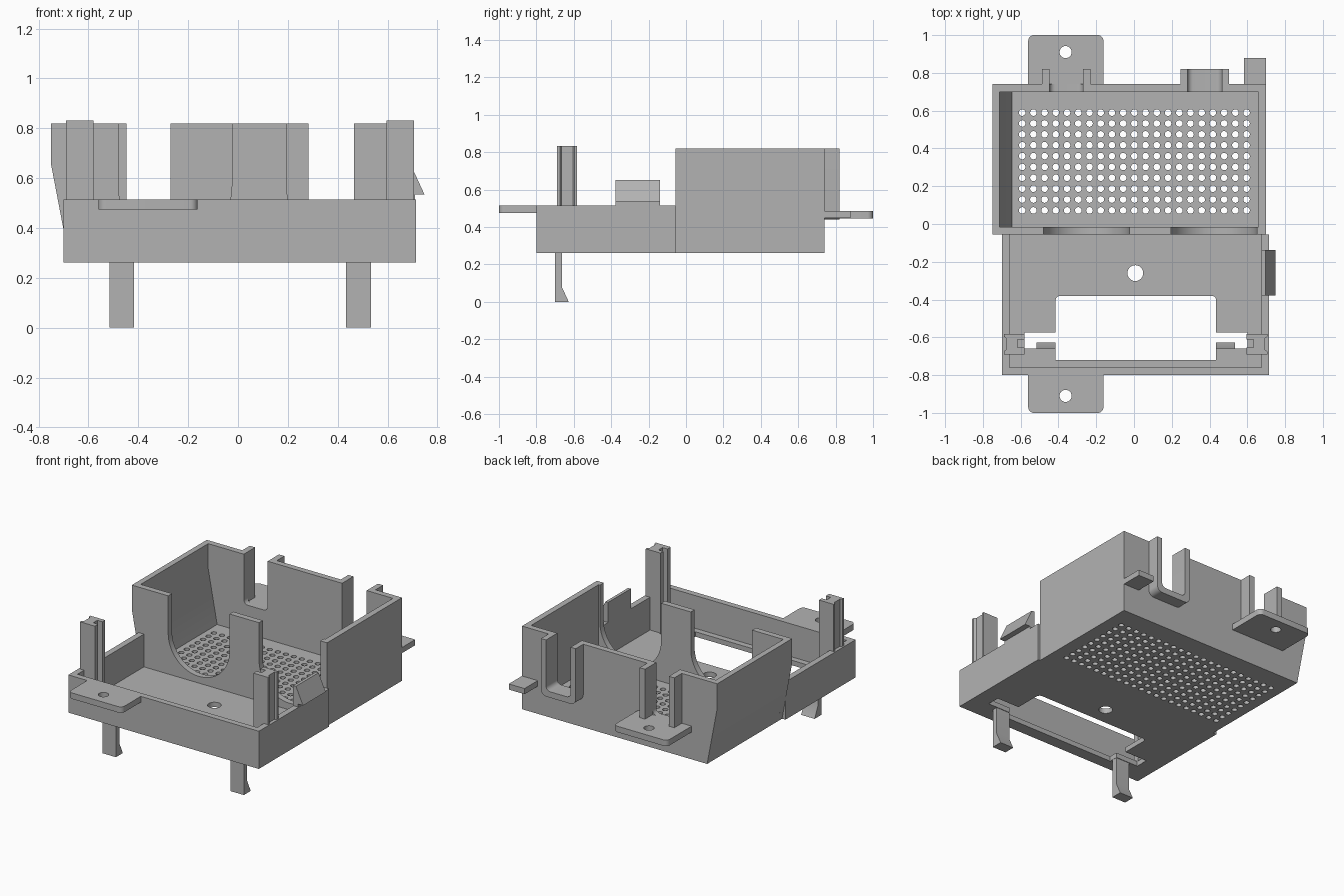
import bpy, bmesh, math
from mathutils import Vector

if "Cube" in bpy.data.objects:
    bpy.data.objects.remove(bpy.data.objects["Cube"], do_unlink=True)

GREY = (0.45, 0.45, 0.45, 1)
mat = bpy.data.materials.new("plain grey")
mat.use_nodes = True
mat.diffuse_color = GREY
mat.node_tree.nodes["Principled BSDF"].inputs["Base Color"].default_value = GREY


def finish(name, bm):
    bmesh.ops.recalc_face_normals(bm, faces=bm.faces)
    me = bpy.data.meshes.new(name)
    bm.to_mesh(me)
    bm.free()
    me.materials.append(mat)
    ob = bpy.data.objects.new(name, me)
    bpy.context.collection.objects.link(ob)
    return ob


def add_prism(bm, pts, axis, a, b):
    """Extrude a 2D outline along one axis, from a to b."""
    place = {"x": lambda u, v: Vector((a, u, v)),
             "y": lambda u, v: Vector((u, a, v)),
             "z": lambda u, v: Vector((u, v, a))}[axis]
    face = bm.faces.new([bm.verts.new(place(u, v)) for u, v in pts])
    out = bmesh.ops.extrude_face_region(bm, geom=[face])
    step = Vector([(b - a) * (axis == k) for k in "xyz"])
    bmesh.ops.translate(bm, vec=step, verts=[
        v for v in out["geom"] if isinstance(v, bmesh.types.BMVert)])


def prism(name, pts, axis, a, b):
    bm = bmesh.new()
    add_prism(bm, pts, axis, a, b)
    return finish(name, bm)


def rect(x0, x1, y0, y1):
    return [(x0, y0), (x1, y0), (x1, y1), (x0, y1)]


def box(name, x0, x1, y0, y1, z0, z1):
    return prism(name, rect(x0, x1, y0, y1), "z", z0, z1)


def arc(cx, cy, r, start, end, n=8):
    return [(cx + r * math.cos(math.radians(start + (end - start) * i / n)),
             cy + r * math.sin(math.radians(start + (end - start) * i / n)))
            for i in range(n + 1)]


def u_path(x0, x1, top, bottom, r, n=8):
    """Path down, round the bottom and up again, from x1 to x0."""
    return ([(x1, top)] + arc(x1 - r, bottom + r, r, 0, -90, n)
            + arc(x0 + r, bottom + r, r, -90, -180, n) + [(x0, top)])


def cut(ob, outlines):
    """Cut upright holes of the given outlines through a plate."""
    bm = bmesh.new()
    for pts in outlines:
        add_prism(bm, pts, "z", 0.1, 0.7)
    cutter = finish("cutter", bm)
    mod = ob.modifiers.new("holes", "BOOLEAN")
    mod.operation, mod.solver, mod.object = "DIFFERENCE", "EXACT", cutter
    bpy.context.view_layer.update()
    deps = bpy.context.evaluated_depsgraph_get()
    me = bpy.data.meshes.new_from_object(ob.evaluated_get(deps))
    ob.modifiers.clear()
    ob.data = me
    bpy.data.objects.remove(cutter, do_unlink=True)


def circle(x, y, r, n=24):
    return arc(x, y, r, 0, 360, n)[:-1]


Z0, FLOOR, RIM, TOP = 0.262, 0.295, 0.515, 0.82

# Rear tray floor with ventilation grid
rear_floor = prism("rear_floor", [(-0.675, Z0), (0.66, Z0), (0.66, FLOOR), (-0.681, FLOOR)],
                   "y", -0.015, 0.70)
cut(rear_floor, [circle(-0.592 + 0.0594 * i, 0.072 + 0.0575 * j, 0.0175, 16)
                 for i in range(21) for j in range(10)])

# Rear tray side walls, the right one leaning
prism("rear_right_wall", [(-0.681, FLOOR), (-0.645, FLOOR), (-0.712, 0.655), (-0.712, TOP),
                          (-0.75, TOP), (-0.75, 0.655)], "y", -0.015, 0.70)
box("rear_left_wall", 0.66, 0.70, -0.015, 0.70, Z0, TOP)

# Rear tray front wall with two deep round cut-outs, back wall with two notches
outline = [(-0.75, TOP), (-0.75, 0.655), (-0.675, Z0), (0.70, Z0), (0.70, TOP)]
prism("divider_wall", outline + u_path(0.195, 0.65, TOP, 0.34, 0.2274, 16)
      + u_path(-0.48, -0.025, TOP, 0.34, 0.2274, 16), "y", -0.055, -0.015)
prism("back_wall", outline + u_path(0.283, 0.465, TOP, 0.48, 0.03)
      + u_path(-0.447, -0.27, TOP, 0.485, 0.03), "y", 0.70, 0.74)

# Brackets and tabs on the back
prism("cable_bracket", u_path(0.245, 0.503, TOP, 0.44, 0.04)
      + u_path(0.283, 0.465, TOP, 0.48, 0.03)[::-1], "y", 0.74, 0.82)
box("notch_flange_right", -0.487, -0.447, 0.74, 0.82, 0.485, TOP)
box("notch_flange_left", -0.27, -0.23, 0.74, 0.82, 0.485, TOP)
box("small_back_tab", 0.583, 0.70, 0.74, 0.88, 0.447, 0.485)


def screw_tab(name, y_wall, y_end, z0, z1):
    s = 1 if y_end > y_wall else -1
    r, x0, x1 = 0.03, -0.56, -0.162
    pts = ([(x0, y_wall), (x1, y_wall)] + arc(x1 - r, y_end - s * r, r, 0, s * 90)
           + arc(x0 + r, y_end - s * r, r, s * 90, s * 180))
    tab = prism(name, pts, "z", z0, z1)
    cut(tab, [circle(-0.362, y_end - s * 0.09, 0.032)])
    return tab


screw_tab("back_screw_tab", 0.74, 1.0, 0.445, 0.485)
screw_tab("front_screw_tab", -0.80, -1.0, 0.475, RIM)

# Front tray floor with opening, side slots and screw hole
front_floor = box("front_floor", -0.66, 0.675, -0.76, -0.055, Z0, FLOOR)
opening = ([(-0.415, -0.72), (0.435, -0.72), (0.435, -0.66), (0.60, -0.66),
            (0.60, -0.575), (0.435, -0.575)] + arc(0.41, -0.405, 0.025, 0, 90)
           + arc(-0.39, -0.405, 0.025, 90, 180)
           + [(-0.415, -0.575), (-0.58, -0.575), (-0.58, -0.66), (-0.415, -0.66)])
cut(front_floor, [opening, circle(0.007, -0.26, 0.042)])

# Front tray walls
box("front_wall", -0.70, 0.715, -0.80, -0.76, Z0, RIM)
box("front_tray_right_wall", -0.70, -0.66, -0.76, -0.055, Z0, RIM)
box("front_tray_left_wall", 0.675, 0.715, -0.76, -0.055, Z0, RIM)

# Snap clip on the left wall
prism("snap_clip", [(0.675, RIM), (0.71, RIM), (0.71, 0.535), (0.748, 0.535),
                    (0.695, 0.65), (0.675, 0.65)], "y", -0.378, -0.138)

# Grooved posts and hooked legs, mirrored about the tray centre
MID = 0.0085
for side, s in (("left", 1), ("right", -1)):
    profile = [(0.588, -0.69), (0.698, -0.69), (0.698, -0.675), (0.685, -0.665),
               (0.685, -0.605), (0.698, -0.595), (0.698, -0.582), (0.588, -0.582),
               (0.588, -0.612), (0.625, -0.612), (0.625, -0.655), (0.588, -0.655)]
    prism(side + "_post", [(MID + s * x, y) for x, y in profile], "z", Z0 + 0.002, 0.832)
    prism(side + "_leg", [(-0.70, Z0), (-0.70, 0), (-0.627, 0), (-0.664, 0.08),
                          (-0.664, Z0)], "x", MID + s * 0.425, MID + s * 0.525)

# Smooth the round cuts while keeping edges sharp
bpy.ops.object.select_all(action="DESELECT")
for ob in (o for o in bpy.context.scene.objects if o.type == "MESH"):
    ob.select_set(True)
    bpy.context.view_layer.objects.active = ob
bpy.ops.object.shade_smooth_by_angle(angle=math.radians(25))
